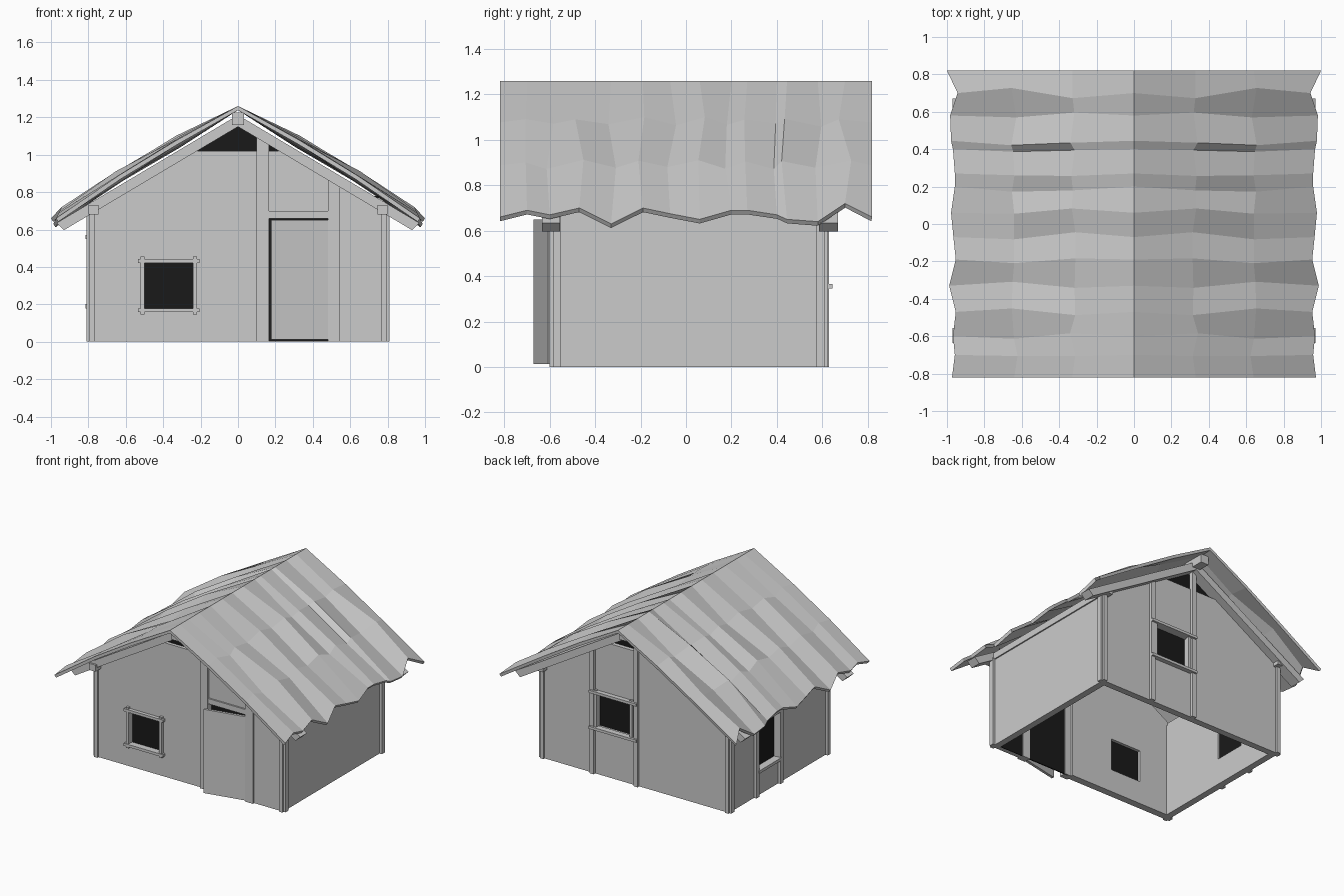
import bpy, bmesh, math, random
from mathutils import Matrix, Vector

if "Cube" in bpy.data.objects:
    bpy.data.objects.remove(bpy.data.objects["Cube"])

random.seed(4)
dark = bpy.data.materials.new("dark_interior")
dark.diffuse_color = (0.01, 0.01, 0.01, 1)
dark.use_nodes = True
dark.node_tree.nodes["Principled BSDF"].inputs["Base Color"].default_value = dark.diffuse_color


def finish(name, bm, mat=None):
    me = bpy.data.meshes.new(name)
    bm.to_mesh(me)
    bm.free()
    ob = bpy.data.objects.new(name, me)
    bpy.context.collection.objects.link(ob)
    if mat:
        me.materials.append(mat)
    return ob


def box(name, x0, x1, y0, y1, z0, z1, mat=None):
    bm = bmesh.new()
    bmesh.ops.create_cube(bm, size=1)
    for v in bm.verts:
        v.co = Vector((x0 + (v.co.x + .5) * (x1 - x0),
                       y0 + (v.co.y + .5) * (y1 - y0),
                       z0 + (v.co.z + .5) * (z1 - z0)))
    return finish(name, bm, mat)


def prism(name, pts, y0, y1, mat=None):
    """Front-view outline (x, z) extruded along y."""
    bm = bmesh.new()
    a = [bm.verts.new((x, y0, z)) for x, z in pts]
    b = [bm.verts.new((x, y1, z)) for x, z in pts]
    bm.faces.new(a)
    bm.faces.new(b[::-1])
    for i in range(len(a)):
        j = (i + 1) % len(a)
        bm.faces.new((a[j], a[i], b[i], b[j]))
    bmesh.ops.recalc_face_normals(bm, faces=bm.faces)
    return finish(name, bm, mat)


def cut(ob, *dims):
    cutter = box("cutter", *dims)
    cutter.hide_render = True
    m = ob.modifiers.new("opening", 'BOOLEAN')
    m.object, m.operation, m.solver = cutter, 'DIFFERENCE', 'EXACT'
    bpy.context.view_layer.objects.active = ob
    bpy.ops.object.modifier_apply(modifier=m.name)
    bpy.data.objects.remove(cutter)


def wall_top(x):
    return 1.19 - .6 * abs(x)


def gable(x0, x1, z0, cap):
    """Wall outline between x0 and x1, following the roof and cut flat at cap."""
    k = (1.19 - cap) / .6
    xs = [x0] + [x for x in (-k, k) if x0 < x < x1] + [x1]
    return [(x0, z0), (x1, z0)] + [(x, min(cap, wall_top(x))) for x in reversed(xs)]


# Front wall panels, with window opening in the left one
left = prism("front_wall_left", gable(-.79, .11, 0, 1.02), -.585, -.53)
cut(left, -.5, -.24, -.7, -.4, .175, .42)
prism("front_wall_right", gable(.53, .79, 0, 1.02), -.585, -.55)
prism("front_wall_over_door", gable(.16, .49, .69, 1.02), -.585, -.55)

# Back wall with window opening
back = prism("back_wall", gable(-.79, .79, 0, 1.02), .56, .61)
cut(back, .03, .32, .4, .8, .36, .62)

# Side walls, the left one with a window
box("right_wall", .74, .79, -.58, .6, 0, .71)
side = box("left_wall", -.79, -.74, -.58, .6, 0, .71)
cut(side, -.9, -.6, .02, .27, .2, .55)

# Dark backing behind openings
full = [(-.76, .74), (.76, .74), (0, 1.21)]
prism("front_gable_backing", full, -.56, -.555, dark)
prism("back_gable_backing", full, .575, .58, dark)
box("doorway_backing", .1, .75, -.557, -.548, 0, .78, dark)
box("front_window_pane", -.51, -.23, -.557, -.553, .165, .43, dark)
box("back_window_pane", .02, .33, .575, .58, .35, .63, dark)
box("left_window_pane", -.757, -.752, .01, .28, .19, .56, dark)

# Corner posts in pairs
for sx in (-1, 1):
    for y, s in ((-.6, 1), (.625, -1)):
        xa, xb = sorted((sx * .765, sx * .795))
        ya, yb = sorted((y, y + s * .03))
        box("corner_post_face", xa, xb, ya, yb, 0, .71)
        xa, xb = sorted((sx * .78, sx * .81))
        ya, yb = sorted((y + s * .015, y + s * .05))
        box("corner_post_side", xa, xb, ya, yb, 0, .69)

# Wall posts and door lintel
for x0, x1 in ((.1, .165), (.48, .545)):
    prism("door_post", [(x0, 0), (x1, 0), (x1, wall_top(x1)), (x0, wall_top(x0))], -.6, -.545)
box("door_lintel", .165, .48, -.597, -.55, .66, .7)
for x in (-.015, .355):
    prism("back_post", [(x - .018, 0), (x + .018, 0), (x + .018, wall_top(x + .018)),
                        (x - .018, wall_top(x - .018))], .6, .63)
for y in (0, .29):
    box("left_post", -.81, -.78, y - .018, y + .018, 0, .7)

# Window frames
for z in (.168, .432):
    box("front_window_rail", -.535, -.205, -.612, -.575, z - .01, z + .01)
for x in (-.51, -.23):
    box("front_window_stile", x - .011, x + .011, -.606, -.575, .145, .455)
for z in (.355, .63):
    box("back_window_rail", -.03, .37, .6, .645, z - .01, z + .01)
for x in (.025, .325):
    box("back_window_stile", x - .01, x + .01, .6, .628, .345, .645)
for z in (.19, .56):
    box("left_window_rail", -.815, -.78, .01, .28, z - .011, z + .011)

# Door, slightly open, hinged on the right
door = box("door", -.31, 0, -.01, .01, .012, .65)
door.data.transform(Matrix.Translation((.48, -.597, 0)) @ Matrix.Rotation(math.radians(12), 4, 'Z'))

# Ridge beam, wall plates and gable rafters
box("ridge_beam", -.033, .033, -.76, .76, 1.16, 1.225)
for s in (-1, 1):
    xa, xb = sorted((s * .745, s * .8))
    box("wall_plate", xa, xb, -.65, .66, .68, .73)
    for y0, y1 in ((-.635, -.555), (.585, .67)):
        pts = [(0, 1.15), (.93, .597), (.97, .635), (0, 1.212)]
        prism("rafter", [(s * x, z) for x, z in pts], y0, y1)

# Roof sheet: folded columns (y, eave height) running from the ridge down both slopes
cols = [(-.82, .66), (-.70, .69), (-.60, .67), (-.47, .70), (-.33, .63), (-.19, .70),
        (-.07, .675), (.06, .65), (.20, .69), (.27, .69), (.40, .67), (.445, .65),
        (.58, .64), (.70, .72), (.82, .66)]
bm = bmesh.new()
grid = []
for i, (y, ez) in enumerate(cols):
    end = i in (0, len(cols) - 1)
    half = []
    for x in (.33, .64):
        lift = .018 if end else (.035 if i % 2 else .005) + random.uniform(-.006, .008)
        half.append((x + (0 if end else random.uniform(-.02, .02)),
                     y if end else y + random.uniform(-.03, .03), 1.26 - .61 * x + lift))
    ex = 1.0 if y > .8 else .968 + (.67 - ez) * .5
    half.append((ex, y, ez))
    row = [(-x, yy, z) for x, yy, z in reversed(half)] + [(0, y, 1.26)] + half
    grid.append([bm.verts.new(p) for p in row])
for a, b in zip(grid, grid[1:]):
    for k in range(6):
        bm.faces.new((a[k], a[k + 1], b[k + 1], b[k]))
roof = finish("roof", bm)
sol = roof.modifiers.new("thickness", 'SOLIDIFY')
sol.thickness, sol.offset = .022, -1
